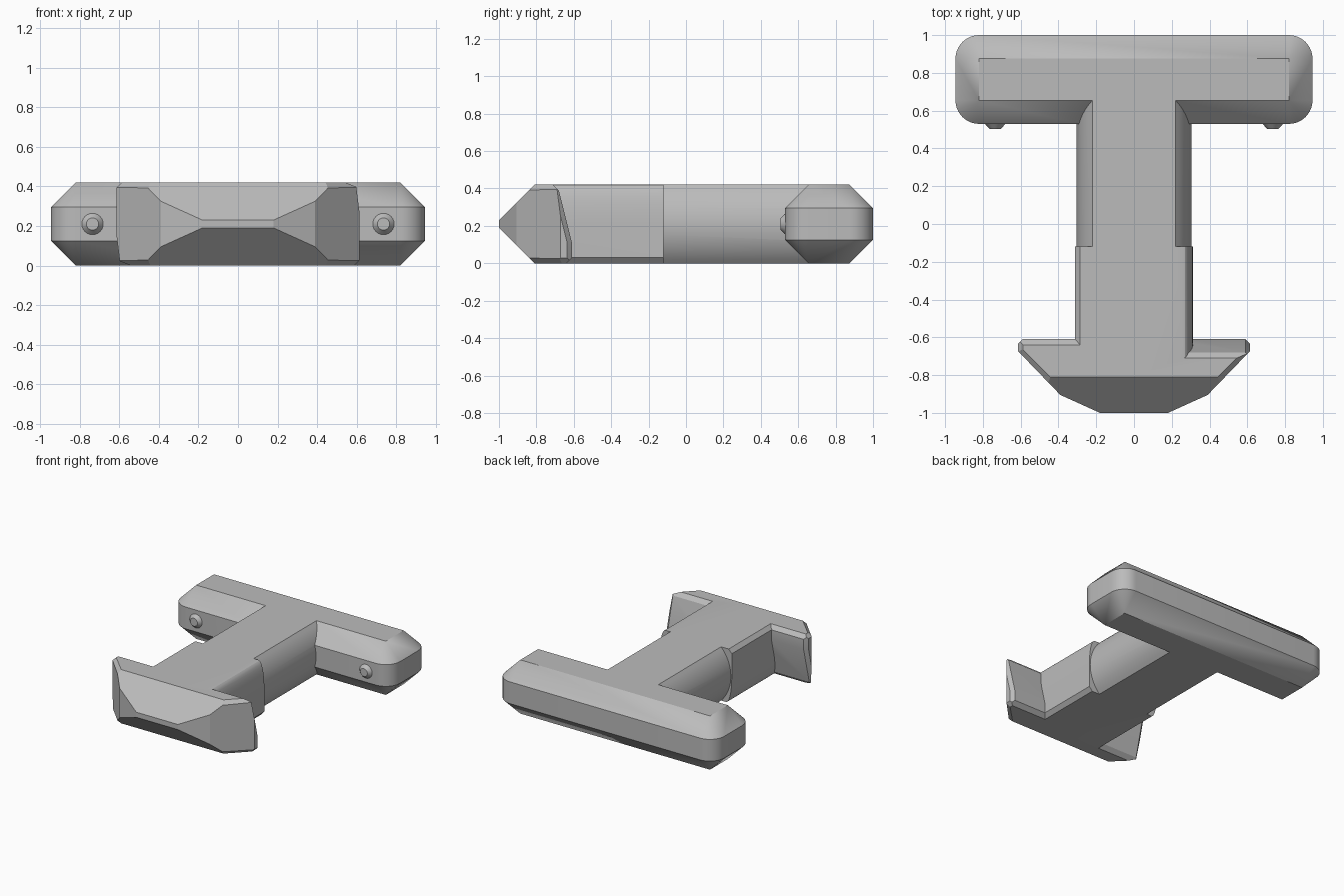
import bpy, bmesh
from math import sin, cos, pi, radians
from mathutils import Matrix, Vector

if "Cube" in bpy.data.objects:
    bpy.data.objects.remove(bpy.data.objects["Cube"])

H = 0.42          # full thickness
MID = H / 2

grey = bpy.data.materials.new("plain_grey")
grey.use_nodes = True
grey.diffuse_color = (0.5, 0.5, 0.5, 1)
grey.node_tree.nodes["Principled BSDF"].inputs["Base Color"].default_value = (0.5, 0.5, 0.5, 1)


def make(name, bm):
    bmesh.ops.recalc_face_normals(bm, faces=bm.faces)
    mesh = bpy.data.meshes.new(name)
    bm.to_mesh(mesh)
    bm.free()
    mesh.materials.append(grey)
    obj = bpy.data.objects.new(name, mesh)
    bpy.context.collection.objects.link(obj)
    return obj


def prism(points, offset):
    """Extrude a closed outline of 3D points along an offset."""
    bm = bmesh.new()
    face = bm.faces.new([bm.verts.new(p) for p in points])
    ext = bmesh.ops.extrude_face_region(bm, geom=[face], use_keep_orig=True)
    verts = [g for g in ext["geom"] if isinstance(g, bmesh.types.BMVert)]
    bmesh.ops.translate(bm, verts=verts, vec=offset)
    bmesh.ops.recalc_face_normals(bm, faces=bm.faces)
    return bm


def cut(bm, point, normal):
    """Slice off everything on the normal side of a plane and cap it."""
    geom = bm.verts[:] + bm.edges[:] + bm.faces[:]
    res = bmesh.ops.bisect_plane(bm, geom=geom, plane_co=point, plane_no=normal,
                                 clear_outer=True, dist=1e-5)
    edges = [g for g in res["geom_cut"] if isinstance(g, bmesh.types.BMEdge)]
    if edges:
        bmesh.ops.holes_fill(bm, edges=[e for e in edges if e.is_boundary])


def half_turn(points):
    """Rotate (x, z) points half a turn about the middle axis."""
    return [(-x, H - z) for x, z in points]


# Rear bar: rounded band tapering to flat top and bottom rectangles
bm = bmesh.new()
R, STEPS = 0.125, 10
for k, (cx, cy) in enumerate([(0.82, 0.875), (-0.82, 0.875), (-0.82, 0.655), (0.82, 0.655)]):
    for z in (0, H):
        bm.verts.new((cx, cy, z))
    for i in range(STEPS + 1):
        a = (k + i / STEPS) * pi / 2
        for z in (R, H - R):
            bm.verts.new((cx + R * cos(a), cy + R * sin(a), z))
bmesh.ops.convex_hull(bm, input=bm.verts[:])
bmesh.ops.dissolve_limit(bm, angle_limit=radians(1), verts=bm.verts[:], edges=bm.edges[:])
body = make("key_body", bm)

# Round shaft with flattened top and bottom
SPAN = 0.7628
side = [(0.304 * cos(a), MID + 0.304 * sin(a))
        for a in (SPAN * (i / 8 - 1) for i in range(17))]
side[0], side[-1] = (side[0][0], 0), (side[-1][0], H)
outline = side + half_turn(side)
shaft = make("round_shaft", prism([(x, -0.3, z) for x, z in outline], (0, 1.06, 0)))

# Collar shaft: square lower edge and rounded upper edge, turned on the other side
side = [(0.285, 0), (0.312, 0.03)]
side += [(0.26 + 0.052 * cos(t * pi / 2 / 10) ** 0.9 if t < 10 else 0.26,
          MID + MID * sin(t * pi / 2 / 10)) for t in range(11)]
outline = side + half_turn(side)
collar = make("collar_shaft", prism([(x, -0.76, z) for x, z in outline], (0, 0.64, 0)))

# Head half: plan outline, then bevel planes
plan = [(0, -1), (0.18, -1), (0.39, -0.905), (0.615, -0.672), (0.615, -0.61), (0, -0.61)]
bm = prism([(x, y, 0) for x, y in plan], (0, 0, H))
for s, edge in ((1, H), (-1, 0)):
    rim = edge - s * 0.027
    cut(bm, (0, -0.81, edge), (0, -1, s))
    cut(bm, (0.5, -0.791, rim), (0.7, -0.7, s))
    cut(bm, (0.615, 0, rim), (1, 0, s))
cut(bm, (0, -0.615, 0.13), (0, 0.26, 0.065))
cut(bm, (0, -0.71, H), (0, 1, 1))
cut(bm, (0, -0.61, 0.03), (0, 1, -1))
cut(bm, (0.59, -0.61, 0), (1, 1, 0))
cut(bm, (0.59, -0.615, 0.13), (1, 1, 0.25))
head_a = make("head_half", bm)

# The other half is the same shape turned about the long axis
turn = Matrix.Translation((0, 0, MID)) @ Matrix.Rotation(pi, 4, 'Y') @ Matrix.Translation((0, 0, -MID))
head_b = head_a.copy()
head_b.data = head_a.data.copy()
head_b.data.transform(turn)
bpy.context.collection.objects.link(head_b)

# Fuse the parts into one clean body
for part in (shaft, collar, head_a, head_b):
    mod = body.modifiers.new("union", 'BOOLEAN')
    mod.operation, mod.solver, mod.object = 'UNION', 'EXACT', part
    bpy.context.view_layer.objects.active = body
    bpy.ops.object.modifier_apply(modifier=mod.name)
    bpy.data.objects.remove(part)
bm = bmesh.new()
bm.from_mesh(body.data)
bmesh.ops.remove_doubles(bm, verts=bm.verts[:], dist=1e-4)
bmesh.ops.dissolve_limit(bm, angle_limit=radians(0.5), verts=bm.verts[:], edges=bm.edges[:])
bm.to_mesh(body.data)
bm.free()

# Small tapered pegs on the front of the bar
finished = [body]
for name, x in (("left_peg", 0.735), ("right_peg", -0.735)):
    bm = bmesh.new()
    bmesh.ops.create_cone(bm, cap_ends=True, segments=24, radius1=0.055, radius2=0.031, depth=0.027,
                          matrix=Matrix.Translation((x, 0.5175, MID)) @ Matrix.Rotation(pi / 2, 4, 'X'))
    finished.append(make(name, bm))

# Smooth the curved faces, keep the edges sharp
for obj in finished:
    bpy.ops.object.select_all(action='DESELECT')
    obj.select_set(True)
    bpy.context.view_layer.objects.active = obj
    bpy.ops.object.shade_smooth_by_angle(angle=radians(20))
